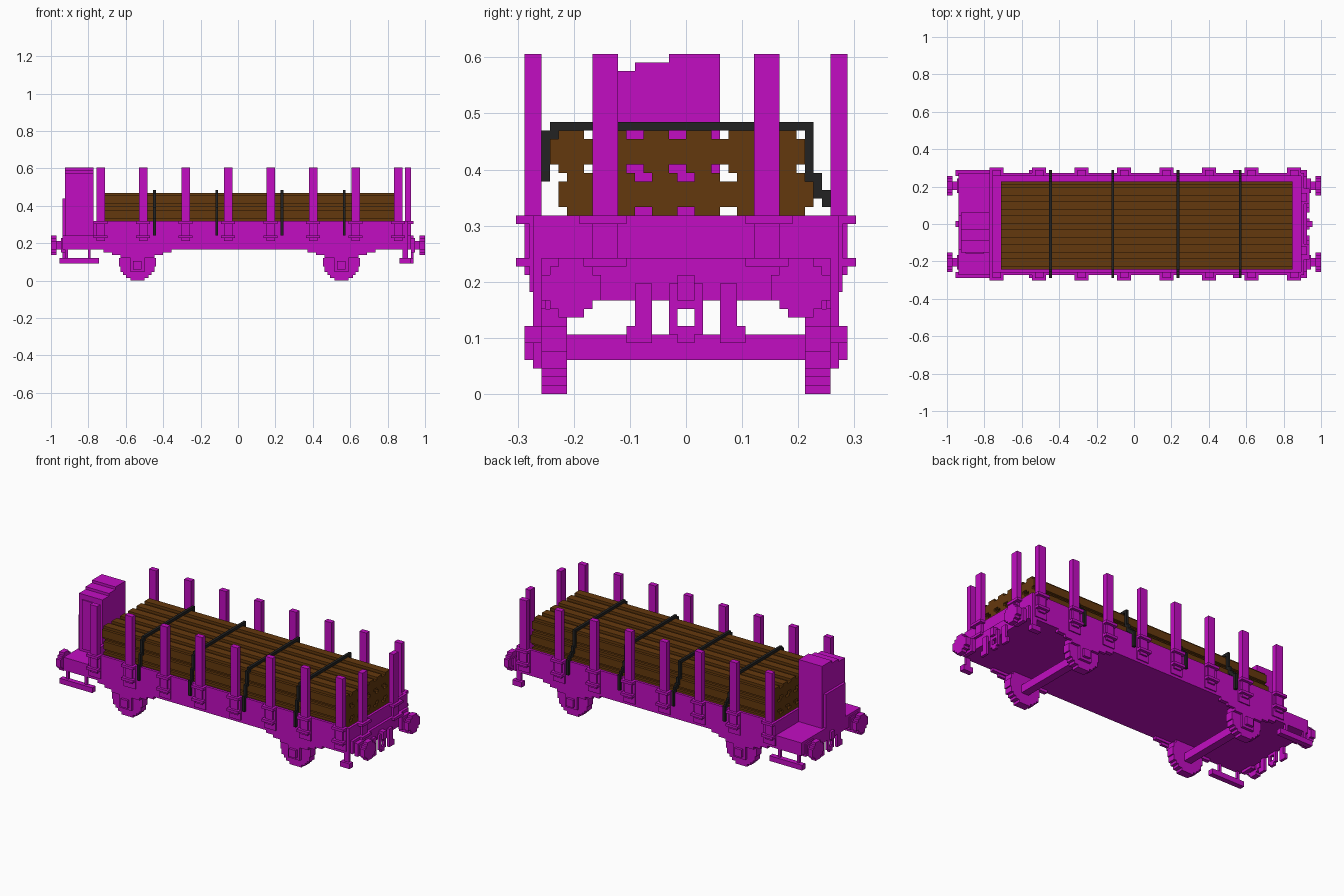
import bpy, bmesh, math
from mathutils import Vector

cube = bpy.data.objects.get("Cube")
if cube:
    bpy.data.objects.remove(cube)

U = 2 / 132  # one block of the grid


def material(name, rgb):
    m = bpy.data.materials.new(name)
    m.use_nodes = True
    m.diffuse_color = (*rgb, 1)
    m.node_tree.nodes["Principled BSDF"].inputs["Base Color"].default_value = (*rgb, 1)
    return m


MAGENTA = material("magenta paint", (0.54, 0.004, 0.54))
BROWN = material("brown timber", (0.127, 0.04, 0.004))
BLACK = material("black strap", (0.016, 0.016, 0.016))


def build(name, boxes, mat=MAGENTA):
    """One object from boxes given as x0, x1, y0, y1, z0, z1 in blocks."""
    bm = bmesh.new()
    for x0, x1, y0, y1, z0, z1 in boxes:
        verts = bmesh.ops.create_cube(bm, size=1)["verts"]
        size = Vector((x1 - x0, y1 - y0, z1 - z0))
        mid = Vector((x0 + x1, y0 + y1, z0 + z1)) / 2
        for v in verts:
            v.co = (v.co * size + mid) * U
    mesh = bpy.data.meshes.new(name)
    bm.to_mesh(mesh)
    bm.free()
    mesh.materials.append(mat)
    obj = bpy.data.objects.new(name, mesh)
    bpy.context.collection.objects.link(obj)
    return obj


def both_sides(boxes):
    """Mirror boxes across the y = 0 plane."""
    return boxes + [(a, b, -d, -c, e, f) for a, b, c, d, e, f in boxes]


def at_end(sign, boxes):
    """Place boxes written for the +x end at either end."""
    return [(a, b, *r) if sign > 0 else (-b, -a, *r) for a, b, *r in boxes]


def round_span(radius, dz):
    return round(2 * math.sqrt(radius ** 2 - dz ** 2)) / 2


# Wagon bed, walls and end beams
build("wagon_bed", [(-51, 60, -18, 18, 11, 16)])
build("side_walls", both_sides([(-51, 60, 17, 18, 16, 21)]))
build("end_walls", [(-51, -50, -17, 17, 16, 21), (59, 60, -17, 17, 16, 21)])
build("buffer_beams", [(60, 61, -17, 17, 11, 16), (-62, -51, -18, 18, 11, 16)])

# Side stakes with their brackets
stakes, brackets = [], []
for i in range(8):
    x = -50 + 15 * i
    stakes.append((x, x + 3, 17, 19, 14, 40))
    brackets += [(x - 1, x + 4, 18, 20, z, z + 1) for z in (15, 20)]
    brackets.append((x - 1, x + 4, 18, 18.4, 12, 20))
build("side_stakes", both_sides(stakes))
build("stake_brackets", both_sides(brackets))

# End stakes
build("end_stakes", both_sides([(59, 61, 8, 11, 14, 40)]))
build("end_stake_brackets", both_sides([(60, 62, 7, 12.5, z, z + 1) for z in (15, 20)]))

# Brake cabin with a stepped roof, door panel and low end locker
build("brake_cabin", [
    (-61, -51, -2, 4, 16, 40),
    (-61, -51, -6, -2, 16, 39),
    (-61, -51, -10, -6, 16, 38),
])
build("cabin_door", [(-59.5, -53, -10.4, -10, 17, 36)])
build("cabin_end_locker", [(-62, -61, -9, 3, 16, 29)])

# Logs with clipped corners, stacked in three offset rows
logs = []
for row, start in enumerate((-16, -15, -16)):
    z = 16 + 5 * row
    for i in range(6):
        y = start + 5 * i
        logs += [(-47, 56, y, y + 5, z + 1, z + 4),
                 (-47, 56, y + 1, y + 4, z, z + 1),
                 (-47, 56, y + 1, y + 4, z + 4, z + 5)]
build("log_stack", logs, BROWN)

# Straps stepping over the load: y0, y1, z0, z1
STRAP = [(-15, 14, 31, 32),
         (-16, -15, 30, 32), (-17, -16, 25, 31), (-18, -17, 21, 26), (-19, -18, 16, 22),
         (14, 15, 25, 32), (15, 16, 23, 26), (16, 17, 22, 24), (17, 18, 21, 23),
         (18, 19, 16, 22)]
for n, x in enumerate((-30, -8, 15, 37)):
    build(f"strap_{n + 1}", [(x, x + 1, *s) for s in STRAP], BLACK)

# Wheels, axles, axle boxes and springs
for label, cx in (("left", -35.5), ("right", 36.5)):
    wheel = []
    for k in range(13):
        w = round_span(6.5, k - 6)
        wheel.append((cx - w, cx + w, 14, 17, k, k + 1))
    build(f"wheels_{label}", both_sides(wheel))
    build(f"axle_{label}", [(cx - 1.5, cx + 1.5, -14, 14, 4, 7)])
    build(f"axle_boxes_{label}", both_sides([
        (cx - 2.5, cx + 2.5, 17, 18, 3, 11),
        (cx - 1.5, cx + 1.5, 18, 19, 4, 7),
    ]))
    build(f"springs_{label}", both_sides([
        (cx - 12, cx + 12, 16.5, 18, 10, 11),
        (cx - 9, cx + 9, 17, 18, 9, 10),
        (cx - 6, cx + 6, 17, 18, 8, 9),
    ]))

# Buffers and couplings on both ends
for label, s in (("right", 1), ("left", -1)):
    parts = [(61, 64, 12, 15, 11, 14), (61, 62.5, 11, 16, 10, 15)]
    for k in range(7):
        w = (1.5, 2.5, 3.5, 3.5, 3.5, 2.5, 1.5)[k]
        parts.append((64, 66, 13.5 - w, 13.5 + w, 9 + k, 10 + k))
    build(f"buffers_{label}", at_end(s, both_sides(parts)))
    build(f"coupling_{label}", at_end(s, [
        (61, 62, -2, -1, 7, 13), (61, 62, 1, 2, 7, 13),
        (61, 62, -1, 1, 6, 8), (61, 63, -1, 1, 11, 14),
        (61, 62, -2, 2, 10, 13),
    ]))
    build(f"brake_hoses_{label}", at_end(s, both_sides([
        (61, 62, 4, 6, 7, 13), (61, 62, 4, 7, 6, 8),
    ])))

# Footboards and their hangers
build("cabin_footboards", both_sides([
    (-63, -49, 17, 19, 6, 8),
    (-61, -60, 17, 18, 8, 13), (-53, -52, 17, 18, 8, 13),
]))
build("corner_steps", both_sides([(57, 61, 17, 19, 6, 8), (58, 60, 17, 18, 8, 14)]))
